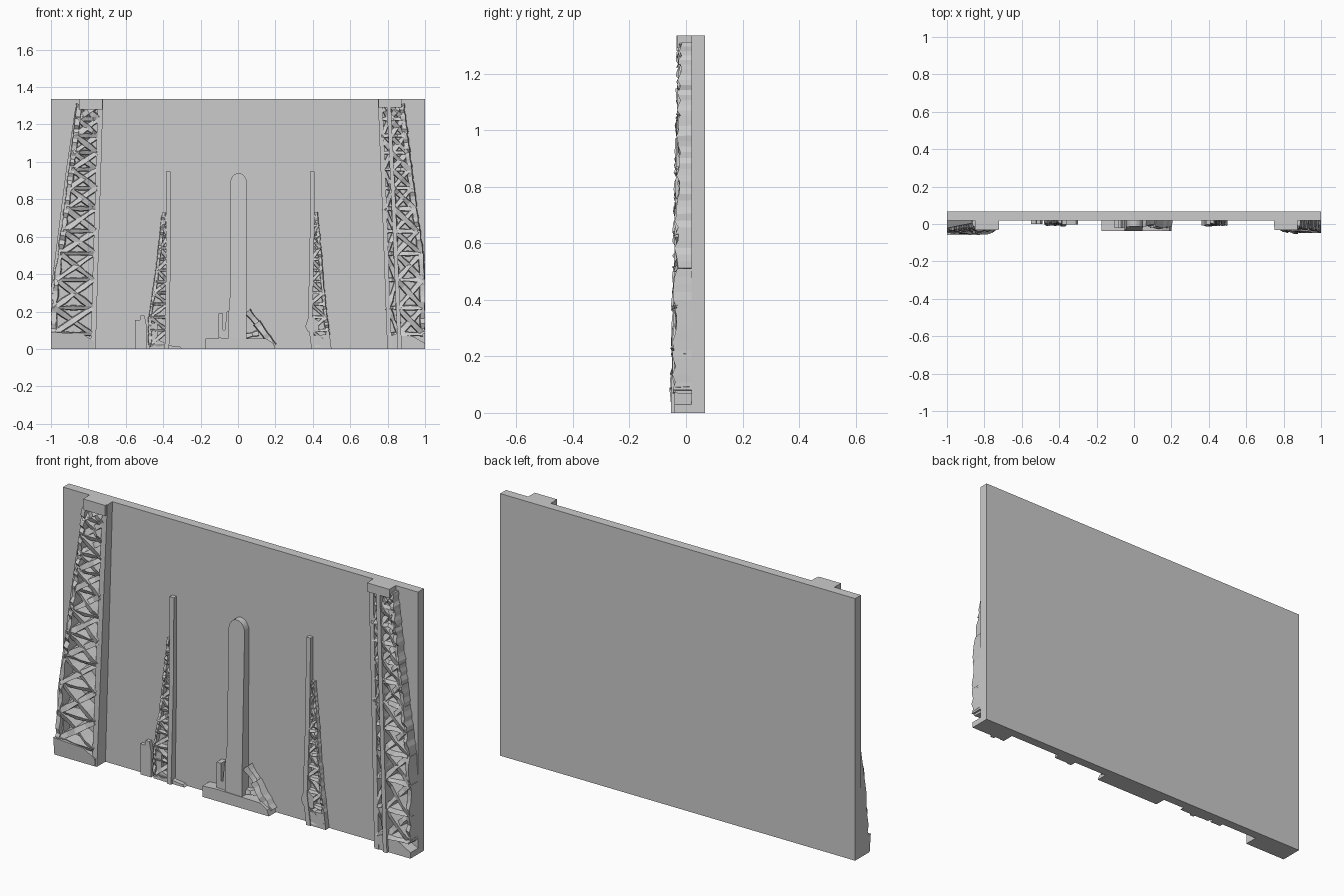
import bpy, bmesh, math, random

if "Cube" in bpy.data.objects:
    bpy.data.objects.remove(bpy.data.objects["Cube"])

random.seed(4)
H = 1.335          # panel height
BACK = 0.03        # reliefs sink slightly into the panel

stone = bpy.data.materials.new("stone grey")
stone.diffuse_color = (0.6, 0.6, 0.6, 1)
stone.use_nodes = True
stone.node_tree.nodes["Principled BSDF"].inputs["Base Color"].default_value = stone.diffuse_color


def clamp(v, lo, hi):
    return max(lo, min(hi, v))


def lerp_path(path, z):
    """x on a polyline of (z, x) points, z ascending."""
    for (z0, x0), (z1, x1) in zip(path, path[1:]):
        if z <= z1:
            return x0 + (x1 - x0) * clamp((z - z0) / (z1 - z0), 0, 1)
    return path[-1][1]


def prism(bm, pts, depth):
    """Extrude an x-z outline from the panel out to y = depth(z)."""
    pts = [(clamp(x, -1, 1), clamp(z, 0, H)) for x, z in pts]
    front = [bm.verts.new((x, depth(z), z)) for x, z in pts]
    back = [bm.verts.new((x, BACK, z)) for x, z in pts]
    bm.faces.new(front)
    bm.faces.new(back[::-1])
    n = len(pts)
    for i in range(n):
        j = (i + 1) % n
        bm.faces.new((front[j], front[i], back[i], back[j]))


def strut(bm, a, b, width, depth, rough, steps=4):
    """Rough bar from a to b, each ring a four-sided drafted section."""
    dx, dz = b[0] - a[0], b[1] - a[1]
    length = math.hypot(dx, dz)
    nx, nz = -dz / length, dx / length
    rings = []
    for i in range(steps + 1):
        t = i / steps
        x, z = a[0] + dx * t, a[1] + dz * t
        w = width / 2 * random.uniform(0.75, 1.3)
        y = min(depth(z) + random.uniform(0, rough), 0.012)
        ring = []
        for s, yy, k in ((-1, y, 0.9), (1, y + rough * 0.5, 0.9), (1, BACK, 1.25), (-1, BACK, 1.25)):
            ring.append(bm.verts.new((clamp(x + nx * w * s * k, -1, 1), yy,
                                      clamp(z + nz * w * s * k, 0, H))))
        rings.append(ring)
    bm.faces.new(rings[0])
    bm.faces.new(rings[-1][::-1])
    for r, q in zip(rings, rings[1:]):
        for i in range(4):
            j = (i + 1) % 4
            bm.faces.new((r[i], q[i], q[j], r[j]))


def finish(bm, name):
    bmesh.ops.recalc_face_normals(bm, faces=bm.faces)
    me = bpy.data.meshes.new(name)
    bm.to_mesh(me)
    bm.free()
    me.materials.append(stone)
    ob = bpy.data.objects.new(name, me)
    bpy.context.collection.objects.link(ob)


def relief(name, outlines, depth):
    bm = bmesh.new()
    for pts in outlines:
        prism(bm, pts, depth)
    finish(bm, name)


def rail(name, path, width, depth):
    """Upright band following a (z, x) centre line."""
    pts = [(x - width / 2, z) for z, x in path] + [(x + width / 2, z) for z, x in reversed(path)]
    relief(name, [pts], depth)


def lattice(name, inner, outer, levels, width, depth, rough, cross=True):
    """Rungs and diagonals between two edge paths."""
    bm = bmesh.new()
    for i, (z0, z1) in enumerate(zip(levels, levels[1:])):
        a0, a1 = lerp_path(inner, z0), lerp_path(inner, z1)
        b0, b1 = lerp_path(outer, z0), lerp_path(outer, z1)
        strut(bm, (a0, z0), (b0, z0), width * 0.8, depth, rough)
        if cross or i % 2:
            strut(bm, (a0, z0), (b1, z1), width, depth, rough)
        if cross or not i % 2:
            strut(bm, (b0, z0), (a1, z1), width, depth, rough)
        strut(bm, (b0, z0), (b1, z1), width, depth, rough, 5)
    finish(bm, name)


def tower_depth(z):
    return -0.034 - 0.027 * (1 - z / H)


def spire_depth(z):
    return -0.013 + 0.012 * z


# Flat back panel
bm = bmesh.new()
bmesh.ops.create_cube(bm, size=1)
for v in bm.verts:
    v.co = (v.co.x * 2, 0.0435 + v.co.y * 0.047, (v.co.z + 0.5) * H)
finish(bm, "back_panel")

# Left lattice tower
levels = [0.08, 0.22, 0.37, 0.51, 0.63, 0.75, 0.86, 0.96, 1.05, 1.14, 1.23, 1.31]
l_in = [(0, -0.775), (H, -0.735)]
l_out = [(0, -0.99), (0.3, -0.98), (0.65, -0.93), (1.0, -0.885), (H, -0.845)]
rail("left_tower_inner_rail", l_in, 0.028, lambda z: tower_depth(z) + 0.012)
lattice("left_tower_lattice", [(z, x - 0.01) for z, x in l_in], l_out, levels, 0.026, tower_depth, 0.018)
relief("left_tower_outer_edge",
       [[(-1, 0.05), (-0.96, 0.05), (-0.97, 0.35), (-0.87, 1.15), (-0.845, 1.29), (-0.87, 1.29), (-0.92, 0.95), (-1, 0.32)]],
       lambda z: 0.004 - 0.035 * (1 - z / H))
relief("left_tower_foot", [[(-1, 0), (-0.77, 0), (-0.77, 0.04), (-0.83, 0.08), (-1, 0.09)]],
       lambda z: -0.05 - 0.1 * z)
relief("left_tower_cap", [[(-0.85, 1.28), (-0.725, 1.28), (-0.725, H), (-0.85, H)]], lambda z: -0.033)

# Right lattice tower, seen with a double inner leg
r_in = [(0, 0.81), (0.7, 0.785), (H, 0.76)]
r_mid = [(0, 0.865), (0.7, 0.835), (H, 0.805)]
r_out = [(0, 0.99), (0.45, 0.985), (0.8, 0.935), (H, 0.87)]
rail("right_tower_inner_rail", r_in, 0.024, lambda z: tower_depth(z) + 0.018)
rail("right_tower_second_rail", r_mid, 0.022, lambda z: tower_depth(z) + 0.008)
lattice("right_tower_leg_bracing", r_in, r_mid, levels, 0.022, lambda z: tower_depth(z) + 0.01, 0.016, False)
lattice("right_tower_lattice", r_mid, r_out, levels, 0.026, lambda z: tower_depth(z) + 0.006, 0.018)
relief("right_tower_foot", [[(0.8, 0), (1, 0), (1, 0.03), (0.93, 0.07), (0.8, 0.08)]], lambda z: -0.04)
relief("right_tower_cap", [[(0.75, 1.29), (0.875, 1.29), (0.875, H), (0.75, H)]], lambda z: -0.032)

# Central rounded column
w = 0.045
arch = [(w * math.cos(a) + 0.003, 0.885 + 0.055 * math.sin(a)) for a in [math.pi * i / 12 for i in range(13)]]
relief("central_column", [arch + [(-0.042, 0.3), (-0.05, 0.2), (-0.05, 0), (0.045, 0), (0.045, 0.3)]],
       lambda z: -0.035 + 0.022 * z)

# Plinth, side block and sloping buttress of the column
relief("column_plinth", [[(-0.175, 0), (0.2, 0), (0.19, 0.03), (0.15, 0.055), (-0.1, 0.06), (-0.175, 0.055)]],
       lambda z: -0.037)
relief("column_side_block", [[(-0.105, 0.05), (-0.045, 0.05), (-0.045, 0.2), (-0.06, 0.2), (-0.07, 0.1),
                              (-0.08, 0.1), (-0.08, 0.19), (-0.105, 0.19)]], lambda z: -0.022)
bm = bmesh.new()
strut(bm, (0.05, 0.2), (0.11, 0.13), 0.03, lambda z: -0.02, 0.012)
strut(bm, (0.1, 0.14), (0.19, 0.015), 0.035, lambda z: -0.03, 0.012, 6)
strut(bm, (0.045, 0.07), (0.11, 0.085), 0.025, lambda z: -0.015, 0.01)
finish(bm, "column_buttress")

# Slim spires either side
s_levels = [0.02, 0.1, 0.17, 0.24, 0.3, 0.36, 0.42, 0.48, 0.54, 0.6, 0.66, 0.73]
for name, inner, outer in (
        ("left_spire", [(0, -0.38), (0.5, -0.372), (0.95, -0.372)],
         [(0, -0.47), (0.18, -0.47), (0.35, -0.44), (0.6, -0.41), (0.75, -0.395)]),
        ("right_spire", [(0, 0.405), (0.15, 0.385), (0.5, 0.395), (0.95, 0.398)],
         [(0, 0.49), (0.15, 0.47), (0.35, 0.45), (0.6, 0.43), (0.75, 0.415)])):
    rail(name + "_mast", inner, 0.024, spire_depth)
    lattice(name + "_steps", inner, outer, s_levels, 0.017, spire_depth, 0.012, False)

# Stepped footing by the left spire and low ground ridges
relief("left_footing", [[(-0.55, 0), (-0.49, 0), (-0.49, 0.13), (-0.5, 0.18), (-0.52, 0.18), (-0.525, 0.155), (-0.55, 0.155)],
                        [(-0.475, 0), (-0.43, 0), (-0.43, 0.14), (-0.475, 0.14)]], lambda z: 0.0)
relief("left_ground_ridge", [[(-0.43, 0), (-0.3, 0), (-0.31, 0.012), (-0.36, 0.018), (-0.43, 0.05)]], lambda z: -0.002)
relief("right_ground_ridge", [[(0.375, 0.09), (0.43, 0.09), (0.43, 0.15), (0.38, 0.18), (0.36, 0.12)],
                              [(0.4, 0), (0.5, 0), (0.49, 0.08), (0.4, 0.07)]], lambda z: -0.008)
